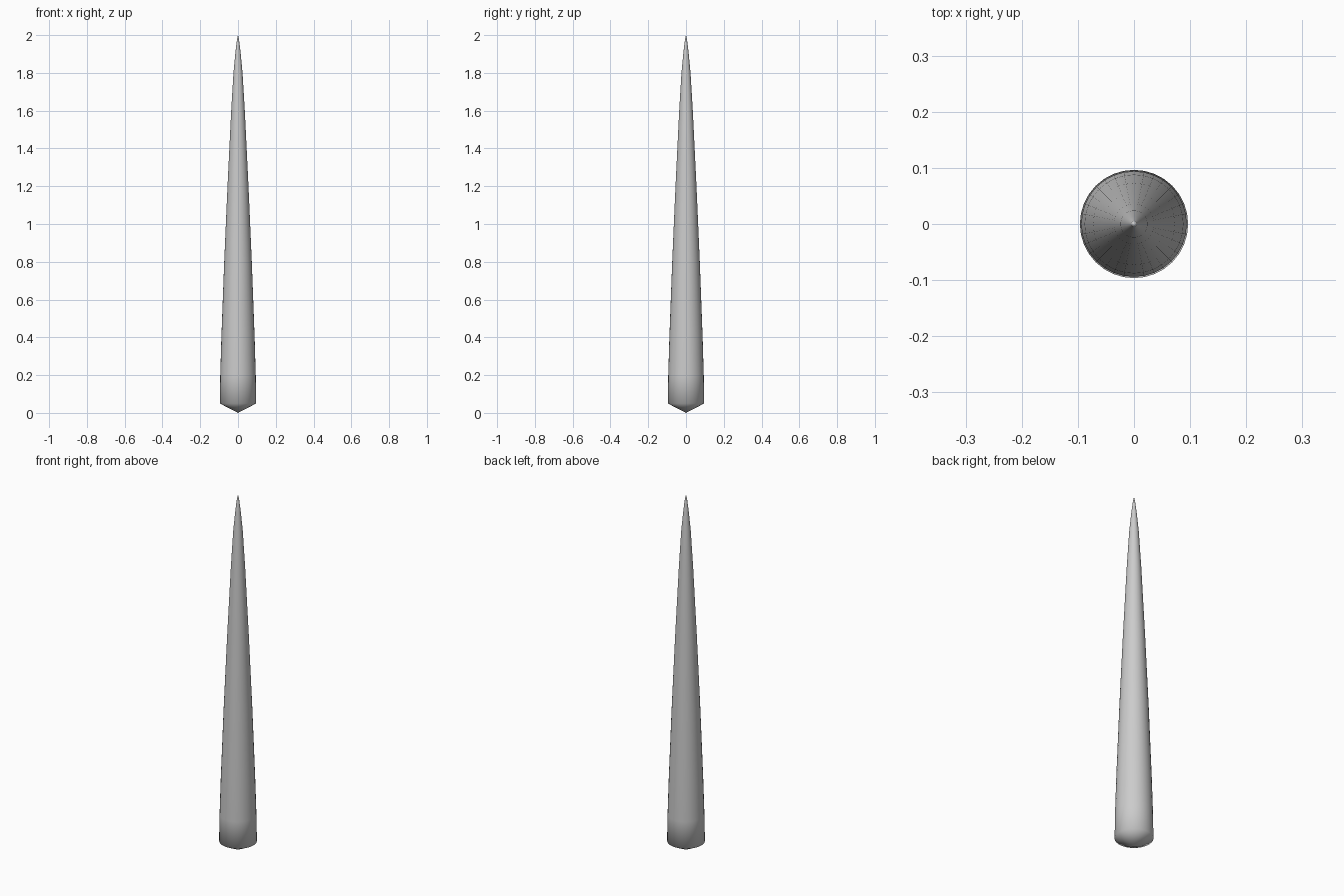
import bpy, bmesh
from math import sin, cos, tau

if "Cube" in bpy.data.objects:
    bpy.data.objects.remove(bpy.data.objects["Cube"])

SEGMENTS = 32
# side profile of the spike: (radius, height)
PROFILE = [(0.0965, 0.05), (0.094, 0.2), (0.088, 0.4), (0.073, 0.8), (0.0555, 1.2),
           (0.036, 1.6), (0.024, 1.8), (0.0135, 1.91), (0.0055, 1.975)]

bm = bmesh.new()
rings = [[bm.verts.new((r * cos(tau * i / SEGMENTS), r * sin(tau * i / SEGMENTS), z))
          for i in range(SEGMENTS)] for r, z in PROFILE]
bottom = bm.verts.new((0, 0, 0))
tip = bm.verts.new((0, 0, 2))

# walls, shallow cone underneath and pointed tip
for i in range(SEGMENTS):
    j = (i + 1) % SEGMENTS
    for low, high in zip(rings, rings[1:]):
        bm.faces.new((low[i], low[j], high[j], high[i]))
    bm.faces.new((bottom, rings[0][j], rings[0][i]))
    bm.faces.new((rings[-1][i], rings[-1][j], tip))
for f in bm.faces:
    f.smooth = True

mesh = bpy.data.meshes.new("spike")
bm.to_mesh(mesh)
bm.free()
spike = bpy.data.objects.new("spike", mesh)
bpy.context.collection.objects.link(spike)
